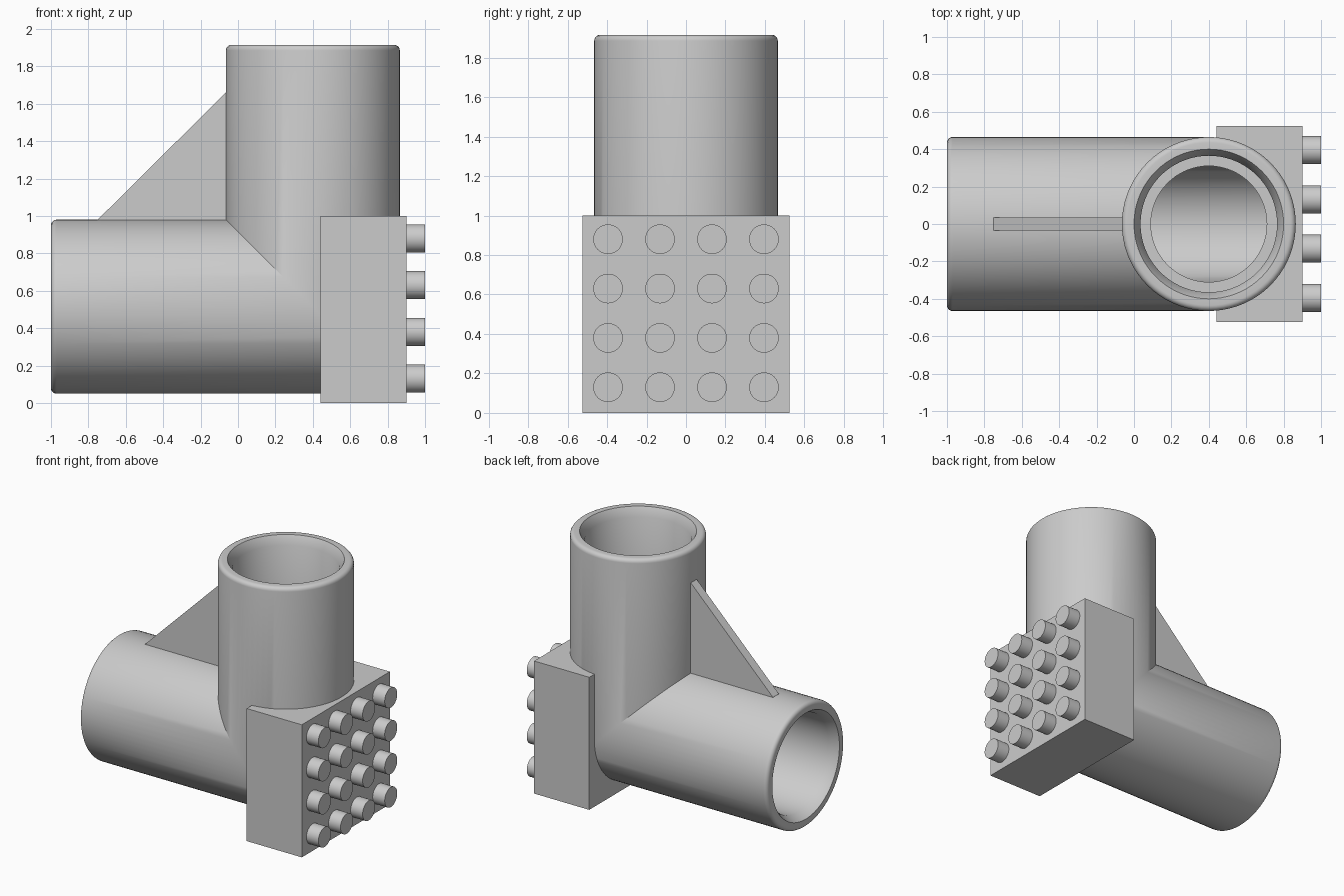
import bpy, bmesh, math
from mathutils import Vector, Matrix

if "Cube" in bpy.data.objects:
    bpy.data.objects.remove(bpy.data.objects["Cube"], do_unlink=True)

# Single grey plastic
grey = bpy.data.materials.new("light grey plastic")
grey.use_nodes = True
COLOR = (0.6, 0.6, 0.6, 1)
grey.diffuse_color = COLOR
grey.node_tree.nodes["Principled BSDF"].inputs["Base Color"].default_value = COLOR

CORNER = Vector((0.40, 0, 0.515))   # where the two pipe axes meet
R = 0.465                           # outer pipe radius


def finish(bm, name):
    bmesh.ops.recalc_face_normals(bm, faces=bm.faces[:])
    mesh = bpy.data.meshes.new(name)
    bm.to_mesh(mesh)
    bm.free()
    mesh.materials.append(grey)
    obj = bpy.data.objects.new(name, mesh)
    bpy.context.collection.objects.link(obj)
    return obj


def smooth(obj, angle=30):
    bpy.ops.object.select_all(action='DESELECT')
    obj.select_set(True)
    bpy.context.view_layer.objects.active = obj
    bpy.ops.object.shade_smooth_by_angle(angle=math.radians(angle))


def elbow(name, profile):
    """Revolve (radius, distance) points, mitre the arm at 45 degrees and mirror it."""
    bm = bmesh.new()
    verts = [bm.verts.new((r, 0, d)) for r, d in profile]
    edges = [bm.edges.new(pair) for pair in zip(verts, verts[1:])]
    bmesh.ops.spin(bm, geom=verts + edges, cent=(0, 0, 0), axis=(0, 0, 1),
                   angle=2 * math.pi, steps=72, use_merge=True)
    bmesh.ops.remove_doubles(bm, verts=bm.verts[:], dist=1e-4)
    bmesh.ops.bisect_plane(bm, geom=bm.verts[:] + bm.edges[:] + bm.faces[:], dist=1e-5,
                           plane_co=(0, 0, 0), plane_no=(1, 0, 1), clear_inner=True)
    copy = bmesh.ops.duplicate(bm, geom=bm.verts[:] + bm.edges[:] + bm.faces[:])["geom"]
    for v in copy:
        if isinstance(v, bmesh.types.BMVert):
            v.co = Vector((-v.co.z, v.co.y, -v.co.x))
    bmesh.ops.remove_doubles(bm, verts=bm.verts[:], dist=1e-4)
    bmesh.ops.translate(bm, verts=bm.verts[:], vec=CORNER)
    return finish(bm, name)


def box(name, lo, hi):
    bm = bmesh.new()
    bmesh.ops.create_cube(bm, size=1)
    lo, hi = Vector(lo), Vector(hi)
    for v in bm.verts:
        v.co = (lo + hi) / 2 + v.co * (hi - lo)
    return finish(bm, name)


# Hollow elbow: rounded rim, chamfered mouth, socket and narrower inner bore
f = 0.03
rim = [(R - f + f * math.cos(a), 1.4 - f + f * math.sin(a))
       for a in (math.radians(18 * i) for i in range(6))]
pipe = elbow("pipe_elbow", [(R, -0.6)] + rim +
             [(0.40, 1.4), (0.365, 1.335), (0.365, 0.6), (0.31, 0.6), (0.31, -0.6)])
smooth(pipe)

# Mounting block, hollowed where the pipe runs through it
block = box("mounting_block", (0.44, -0.525, 0), (0.90, 0.525, 1.0))
cutter = elbow("block_cutter", [(0.42, -0.6), (0.42, 1.3), (0, 1.3)])
cutter.hide_render = True
mod = block.modifiers.new("pipe_hole", 'BOOLEAN')
mod.operation = 'DIFFERENCE'
mod.solver = 'EXACT'
mod.object = cutter
bpy.context.view_layer.update()
bpy.ops.object.select_all(action='DESELECT')
block.select_set(True)
bpy.context.view_layer.objects.active = block
bpy.ops.object.modifier_apply(modifier=mod.name)
bpy.data.objects.remove(cutter, do_unlink=True)

# Triangular stiffening rib between the arms, sunk slightly into both walls
bm = bmesh.new()
outline = [(-0.75, 0.98), (-0.75, 0.95), (-0.035, 0.95), (-0.035, 1.66), (-0.065, 1.66)]
face = bm.faces.new([bm.verts.new((x, -0.035, z)) for x, z in outline])
ext = bmesh.ops.extrude_face_region(bm, geom=[face])["geom"]
bmesh.ops.translate(bm, vec=(0, 0.07, 0),
                    verts=[g for g in ext if isinstance(g, bmesh.types.BMVert)])
finish(bm, "stiffening_rib")

# Four by four grid of round studs on the block
bm = bmesh.new()
for row in range(4):
    for col in range(4):
        place = (Matrix.Translation((0.945, -0.395 + 0.2633 * col, 0.13 + 0.25 * row))
                 @ Matrix.Rotation(math.pi / 2, 4, 'Y'))
        bmesh.ops.create_cone(bm, cap_ends=True, segments=32, radius1=0.075,
                              radius2=0.075, depth=0.11, matrix=place)
smooth(finish(bm, "studs"))
